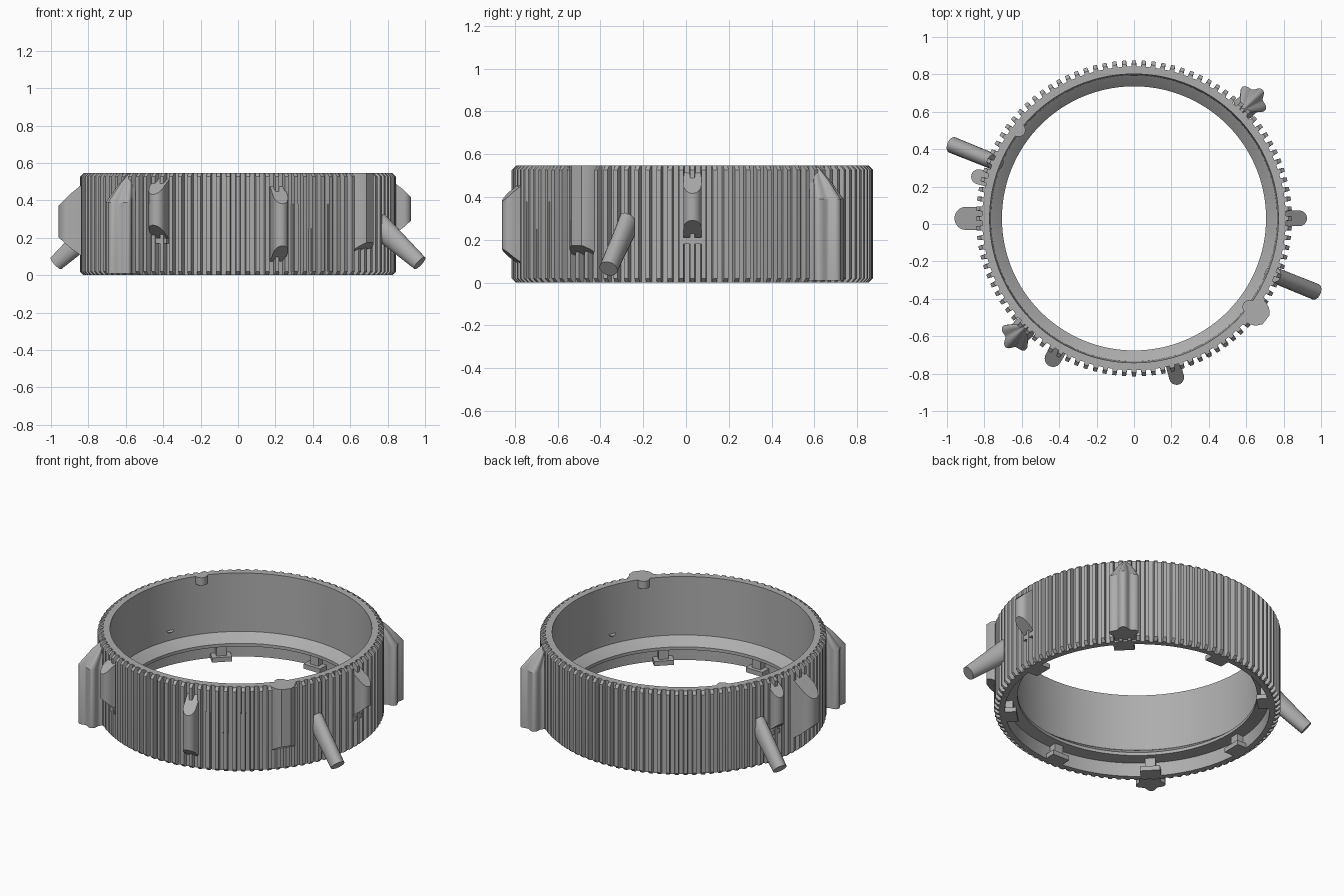
import bpy, bmesh
from math import pi, cos, sin, radians, degrees, atan2
from mathutils import Vector

cube = bpy.data.objects.get("Cube")
if cube:
    bpy.data.objects.remove(cube)

CENTRE = Vector((0, 0.03, 0))
HEIGHT = 0.547
TEETH = 100
ROOT, TIP = 0.812, 0.845

grey = bpy.data.materials.new("mid grey")
grey.use_nodes = True
grey.diffuse_color = (0.42, 0.42, 0.42, 1)
grey.node_tree.nodes["Principled BSDF"].inputs["Base Color"].default_value = grey.diffuse_color


def finish(name, bm, smooth=30):
    bmesh.ops.recalc_face_normals(bm, faces=bm.faces)
    mesh = bpy.data.meshes.new(name)
    bm.to_mesh(mesh)
    bm.free()
    obj = bpy.data.objects.new(name, mesh)
    bpy.context.collection.objects.link(obj)
    obj.location = CENTRE
    mesh.materials.append(grey)
    bpy.ops.object.select_all(action='DESELECT')
    obj.select_set(True)
    bpy.context.view_layer.objects.active = obj
    bpy.ops.object.shade_smooth_by_angle(angle=radians(smooth))
    return obj


def loft(bm, rings, closed=False):
    """Skin a list of equal point rings; cap the ends unless closed."""
    loops = [[bm.verts.new(p) for p in ring] for ring in rings]
    pairs = list(zip(loops, loops[1:]))
    if closed:
        pairs.append((loops[-1], loops[0]))
    else:
        bm.faces.new(loops[0])
        bm.faces.new(loops[-1])
    for a, b in pairs:
        for i in range(len(a)):
            j = (i + 1) % len(a)
            bm.faces.new((a[i], a[j], b[j], b[i]))


def polar(angle, u, v, z):
    """Point at radial distance u and sideways offset v for a given angle."""
    a = radians(angle)
    return Vector((u * cos(a) - v * sin(a), u * sin(a) + v * cos(a), z))


def column(name, angle, outline, low, high, slope_low=0, slope_high=0, start=ROOT):
    """Upright prism whose ends may slope away from the wall."""
    bm = bmesh.new()
    loft(bm, [[polar(angle, u, v, low + slope_low * max(0, u - start)) for u, v in outline],
              [polar(angle, u, v, high - slope_high * max(0, u - start)) for u, v in outline]])
    return finish(name, bm)


def box(u0, u1, half):
    return [(u0, -half), (u1, -half), (u1, half), (u0, half)]


def rounded(u0, u1, half):
    arc = [(u1 - half + half * cos(t), half * sin(t))
           for t in [(-0.5 + k / 12) * pi for k in range(13)]]
    return [(u0, -half)] + arc + [(u0, half)]


# Toothed ring with its stepped inner wall
def gear(root, tip, z):
    pts = []
    for i in range(TEETH):
        for part, r in ((-0.27, root), (-0.2, tip), (0.2, tip), (0.27, root)):
            a = 2 * pi * (i + part) / TEETH
            pts.append((r * cos(a), r * sin(a), z))
    return pts


sections = [(ROOT, 0.825, 0), (ROOT, TIP, 0.02), (ROOT, TIP, HEIGHT - 0.02),
            (ROOT, 0.825, HEIGHT), (0.772, 0.772, HEIGHT), (0.765, 0.765, 0.17),
            (0.745, 0.745, 0.155), (0.706, 0.706, 0.12), (0.706, 0.706, 0.10),
            (0.78, 0.78, 0.09), (0.78, 0.78, 0)]
bm = bmesh.new()
loft(bm, [gear(*s) for s in sections], closed=True)
finish("toothed_ring", bm)

# Bayonet tabs under the lip
for k in range(8):
    angle = 45 * k - 1
    column(f"bayonet_tab_{k + 1}", angle, box(0.712, 0.80, 0.06), 0, 0.03)
    column(f"tab_post_{k + 1}", angle, box(0.735, 0.80, 0.03), 0.02, 0.10)

# Rounded pads on the outer wall: angle, reach, half width, bottom, top
pads = [("right_pad", 0, 0.925, 0.042, 0.19, 0.53),
        ("left_wide_pad", 180, 0.96, 0.062, 0.07, 0.52),
        ("left_small_pad", 165, 0.90, 0.04, 0.19, 0.53),
        ("front_pad", -75, 0.92, 0.04, 0.06, 0.49),
        ("front_side_pad", 240, 0.91, 0.045, 0.18, 0.53)]
for name, angle, reach, half, low, high in pads:
    column(name, angle, rounded(0.79, reach, half), low, high, 0.9, 1.0)
    if low > 0.1:
        column(name + "_foot", angle, box(0.79, 0.842, half), low - 0.01, low + 0.02)

# Index block with a bevelled bottom, and the two inner rim bumps
block = [(0.775, -0.06), (0.83, -0.075), (0.865, -0.06), (0.89, -0.03),
         (0.89, 0.03), (0.865, 0.06), (0.83, 0.075), (0.775, 0.06)]
column("index_block", -37.5, block, 0.12, HEIGHT, 0.7)
for name, angle in (("front_rim_bump", -37.5), ("back_rim_bump", 142.5)):
    outline = [(1.55 - u, -v * 0.8) for u, v in rounded(0.76, 0.81, 0.05)]
    column(name, angle, outline, HEIGHT - 0.05, HEIGHT)

# Filled grooves that leave short slots at the top
for k, low in enumerate((0.38, 0.25, 0.38)):
    column(f"groove_fill_{k + 1}", (-68.4, -61.2, -54.0)[k], box(0.80, 0.838, 0.016), 0.02, low)

# Lobed lugs tapering to a point at the wall
def lobes(angle, scale, u, z):
    pts = []
    for k in range(60):
        t = 2 * pi * k / 60
        r = scale * (0.078 + 0.013 * cos(5 * t))
        pts.append(polar(angle, u + r * cos(t), r * sin(t), z))
    return pts


for name, angle in (("back_lug", 45), ("front_lug", 225)):
    bm = bmesh.new()
    loft(bm, [lobes(angle, 1, 0.882, 0.01), lobes(angle, 1, 0.882, 0.39),
              lobes(angle, 0.55, 0.845, 0.48), lobes(angle, 0.12, 0.82, 0.54)])
    finish(name, bm)

# Slanted prongs, deeper where they join the wall
tip_centre, root_centre = Vector((1.048, 0, 0.065)), Vector((0.80, 0, 0.275))
axis = (tip_centre - root_centre).normalized()
across = Vector((-axis.z, 0, axis.x))
for name, angle in (("right_prong", -22), ("left_prong", 158)):
    bm = bmesh.new()
    rings = []
    for centre, depth, half in ((root_centre, 0.068, 0.042), (tip_centre, 0.042, 0.044)):
        ring = []
        for k in range(24):
            t = 2 * pi * k / 24
            p = centre + across * depth * cos(t)
            ring.append(polar(angle, p.x, half * sin(t), p.z))
        rings.append(ring)
    loft(bm, rings)
    finish(name, bm)
